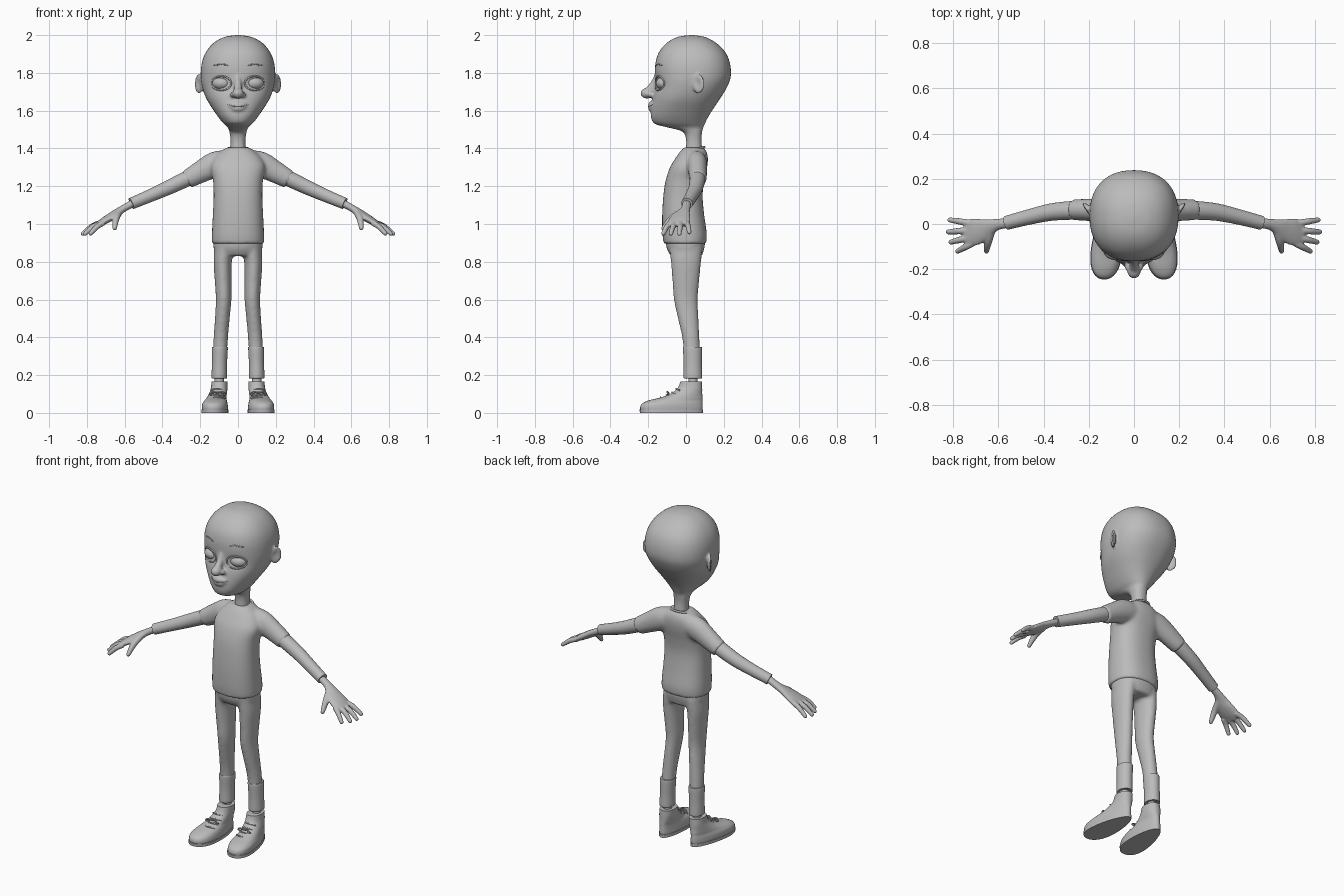
import bpy, bmesh
from math import sin, cos, pi, copysign, exp, radians
from mathutils import Vector, Matrix
from mathutils.bvhtree import BVHTree

cube = bpy.data.objects.get("Cube")
if cube:
    bpy.data.objects.remove(cube)

GREY = (0.5, 0.5, 0.5, 1)
clay = bpy.data.materials.new("plain grey")
clay.use_nodes = True
clay.diffuse_color = GREY
clay.node_tree.nodes["Principled BSDF"].inputs["Base Color"].default_value = GREY


def refine(rows, steps):
    """Catmull-Rom interpolation through rows of numbers."""
    out = []
    for i in range(len(rows) - 1):
        a, b, c, d = (rows[max(i - 1, 0)], rows[i], rows[i + 1],
                      rows[min(i + 2, len(rows) - 1)])
        for k in range(steps):
            t = k / steps
            out.append([q + t / 2 * (r - p + t * (2 * p - 5 * q + 4 * r - s + t * (3 * (q - r) + s - p)))
                        for p, q, r, s in zip(a, b, c, d)])
    return out + [list(rows[-1])]


def skin(bm, loops):
    """Bridge a list of point loops and cap both ends."""
    rings = [[bm.verts.new(p) for p in loop] for loop in loops]
    n = len(rings[0])
    for a, b in zip(rings, rings[1:]):
        for i in range(n):
            j = (i + 1) % n
            bm.faces.new((a[i], a[j], b[j], b[i]))
    bm.faces.new(rings[0][::-1])
    bm.faces.new(rings[-1])


def stack(bm, rows, power=2.0, steps=4, n=40, shear=0.0):
    """Horizontal rings: height, centre x, half width, front y, back y, toe flare."""
    loops = []
    for z, cx, w, yf, yb, flare in refine(rows, steps):
        loop = []
        for i in range(n):
            c, s = cos(2 * pi * i / n), sin(2 * pi * i / n)
            c = copysign(abs(c) ** (2 / power), c)
            s = copysign(abs(s) ** (2 / power), s)
            loop.append((cx + w * c * (1 - flare * s) - shear * flare * s,
                         (yf + yb) / 2 + s * (yb - yf) / 2, z))
        loops.append(loop)
    skin(bm, loops)


def tube(bm, rows, steps=4, n=20, up=(0, 0, 1)):
    """Rings along a path: x, y, z, thickness, optional half breadth."""
    rows = refine([tuple(r) + (r[3],) * (5 - len(r)) for r in rows], steps)
    pts = [Vector(r[:3]) for r in rows]
    loops = []
    for i, (p, r) in enumerate(zip(pts, rows)):
        t = (pts[min(i + 1, len(pts) - 1)] - pts[max(i - 1, 0)]).normalized()
        side = Vector(up).cross(t).normalized()
        v = t.cross(side)
        loops.append([p + side * r[4] * cos(2 * pi * k / n) + v * r[3] * sin(2 * pi * k / n)
                      for k in range(n)])
    skin(bm, loops)


def ball(bm, loc, size, turn=0.0):
    m = Matrix.Translation(loc) @ Matrix.Rotation(turn, 4, 'Z') @ Matrix.Diagonal((*size, 1))
    bmesh.ops.create_uvsphere(bm, u_segments=32, v_segments=20, radius=1, matrix=m)


def mirror(bm):
    geo = bmesh.ops.duplicate(bm, geom=bm.verts[:] + bm.edges[:] + bm.faces[:])["geom"]
    for v in geo:
        if isinstance(v, bmesh.types.BMVert):
            v.co.x *= -1


def finish(bm, name, voxel=0, relax=4):
    """Turn a bmesh into an object, optionally fused into one skin."""
    bmesh.ops.recalc_face_normals(bm, faces=bm.faces[:])
    me = bpy.data.meshes.new(name)
    bm.to_mesh(me)
    bm.free()
    ob = bpy.data.objects.new(name, me)
    bpy.context.collection.objects.link(ob)
    if voxel:
        fuse = ob.modifiers.new("fuse", 'REMESH')
        fuse.mode, fuse.voxel_size = 'VOXEL', voxel
        soft = ob.modifiers.new("soften", 'SMOOTH')
        soft.factor, soft.iterations = 0.5, relax
        dg = bpy.context.evaluated_depsgraph_get()
        me = bpy.data.meshes.new_from_object(ob.evaluated_get(dg))
        ob.modifiers.clear()
        ob.data = me
    me.materials.clear()
    me.materials.append(clay)
    bpy.ops.object.select_all(action='DESELECT')
    ob.select_set(True)
    bpy.context.view_layer.objects.active = ob
    bpy.ops.object.shade_smooth_by_angle(angle=radians(45))
    return ob


# Head and neck
bm = bmesh.new()
skull = [(1.34, .05, 0, .09), (1.40, .04, 0, .085), (1.45, .04, 0, .082), (1.49, .046, -.02, .086),
         (1.512, .055, -.10, .092), (1.53, .075, -.165, .1), (1.56, .1, -.184, .114),
         (1.60, .128, -.186, .138), (1.66, .166, -.178, .178), (1.72, .188, -.167, .215),
         (1.78, .197, -.165, .237), (1.85, .192, -.162, .233), (1.91, .17, -.143, .208),
         (1.96, .128, -.1, .158), (1.99, .072, -.045, .1), (2.0, .012, .02, .04)]
stack(bm, [(z, 0, w, f, b, 0) for z, w, f, b in skull], power=2.3, n=56)
# Nose, lips and ears
tube(bm, [(0, -.145, 1.8, .016), (0, -.17, 1.745, .018), (0, -.205, 1.695, .024)])
ball(bm, (0, -.208, 1.692), (.03, .033, .028))
ball(bm, (0, -.165, 1.628), (.055, .036, .027))
ball(bm, (0, -.186, 1.609), (.034, .014, .011))
for s in (1, -1):
    ball(bm, (s * .026, -.187, 1.685), (.017, .02, .015))
    ball(bm, (s * .207, .066, 1.742), (.013, .036, .053), -s * radians(35))
head = finish(bm, "head", voxel=.007, relax=4)
# Hollow the eye sockets and the ear bowls
for v in head.data.vertices:
    p = v.co
    if p.y < 0:
        p.y += .014 * exp(-((abs(p.x) - .088) / .045) ** 2 - ((p.z - 1.745) / .033) ** 2)
    elif abs(p.x) > .2:
        p.x -= copysign(.012, p.x) * exp(-((p.y - .062) / .018) ** 2 - ((p.z - 1.745) / .03) ** 2)
tree = BVHTree.FromPolygons([v.co for v in head.data.vertices],
                            [p.vertices[:] for p in head.data.polygons])


def on_face(x, z, r):
    hit = tree.ray_cast(Vector((x, -1, z)), Vector((0, 1, 0)))[0]
    return (x, hit.y if hit else -.15, z, r)


# Eyes, lids, brows and mouth line
bm = bmesh.new()
ball(bm, (.088, -.119, 1.745), (.049, .04, .034), radians(14))
mirror(bm)
finish(bm, "eyeballs")
bm = bmesh.new()
lid = [(2 * pi * i / 24) for i in range(25)]
tube(bm, [on_face(.088 + .052 * cos(a), 1.745 + .037 * sin(a), .0045) for a in lid],
     steps=2, n=10, up=(0, 1, 0))
mirror(bm)
finish(bm, "eyelids")
bm = bmesh.new()
for i in range(6):
    x = .052 + .011 * i
    z = 1.838 + .006 * sin(i * pi / 5)
    tube(bm, [on_face(x, z, .001), on_face(x + .01, z + .004, .003), on_face(x + .022, z + .003, .001)],
         steps=2, n=8, up=(0, 1, 0))
mirror(bm)
finish(bm, "eyebrows")
bm = bmesh.new()
tube(bm, [on_face(x * .0115, 1.622 + .0005 * x * x, .0035 - .0004 * abs(x)) for x in range(-5, 6)],
     steps=2, n=8, up=(0, 1, 0))
finish(bm, "mouth_line")

# Shirt with short sleeves
bm = bmesh.new()
torso = [(.895, .138, -.118, .107), (.95, .138, -.125, .11), (1.05, .133, -.126, .096),
         (1.15, .129, -.12, .088), (1.23, .132, -.108, .097), (1.30, .145, -.085, .112),
         (1.35, .125, -.055, .116), (1.385, .09, -.03, .108), (1.405, .06, -.012, .092)]
stack(bm, [(z, 0, w, f, b, 0) for z, w, f, b in torso], power=2.4, n=48)
for s in (1, -1):
    tube(bm, [(s * .05, .055, 1.33, .062, .052), (s * .12, .058, 1.315, .069, .054),
              (s * .19, .062, 1.28, .06, .05), (s * .272, .063, 1.234, .049, .046)], n=32)
finish(bm, "shirt", voxel=.009, relax=8)
bm = bmesh.new()
tube(bm, [(.062 * cos(a), .037 + .06 * sin(a), 1.39 + .018 * sin(a), .006) for a in lid], steps=2, n=10)
finish(bm, "collar")

# Arms ending in flat cuffs
bm = bmesh.new()
tube(bm, [(.2, .061, 1.272, .04), (.28, .06, 1.235, .041), (.37, .052, 1.192, .038),
          (.46, .032, 1.152, .034), (.565, .005, 1.108, .031)], n=28)
mirror(bm)
finish(bm, "arms")

# Hands
bm = bmesh.new()
tube(bm, [(.55, .005, 1.113, .02, .022), (.61, -.003, 1.08, .019, .026), (.66, -.024, 1.046, .021, .048),
          (.71, -.036, 1.016, .019, .06), (.748, -.039, .994, .013, .054)], n=28)
fingers = [((.725, .004, 1.008), (.815, .018, .956)), ((.735, -.028, 1.002), (.822, -.035, .948)),
           ((.73, -.06, 1.002), (.81, -.08, .948)), ((.712, -.084, 1.006), (.78, -.12, .95))]
for base, tip in fingers:
    a, b = Vector(base), Vector(tip)
    mid = (a + b) / 2 + Vector((0, 0, .008))
    tube(bm, [(*a, .015), (*mid, .0145), (*b, .0115)])
    ball(bm, b, (.0115,) * 3)
tube(bm, [(.625, -.01, 1.07, .018), (.645, -.075, 1.03, .018), (.653, -.12, .978, .012)])
ball(bm, (.653, -.12, .978), (.012,) * 3)
mirror(bm)
finish(bm, "hands", voxel=.005, relax=3)

# Trousers
bm = bmesh.new()
stack(bm, [(.93, 0, .128, -.108, .1, 0), (.89, 0, .13, -.106, .1, 0), (.86, 0, .127, -.098, .094, 0),
           (.83, 0, .11, -.08, .085, 0)], power=2.3)
leg = [(.88, .07, .055, -.088, .088), (.80, .081, .048, -.08, .08), (.70, .079, .044, -.072, .07),
       (.60, .076, .041, -.064, .062), (.50, .083, .039, -.043, .066), (.40, .091, .038, -.02, .071),
       (.30, .096, .037, -.01, .076)]
for s in (1, -1):
    stack(bm, [(z, s * x, w, f, b, 0) for z, x, w, f, b in leg])
finish(bm, "trousers", voxel=.009, relax=6)
bm = bmesh.new()
stack(bm, [(.35, .095, .039, -.013, .082, 0), (.34, .096, .042, -.016, .085, 0),
           (.26, .098, .04, -.012, .084, 0), (.19, .099, .041, -.013, .086, 0),
           (.185, .099, .038, -.01, .083, 0)])
mirror(bm)
finish(bm, "trouser_cuffs")
bm = bmesh.new()
stack(bm, [(.12, .099, .025, .012, .062, 0), (.22, .099, .025, .012, .062, 0)])
mirror(bm)
finish(bm, "ankles")

# Shoes, soles and laces
bm = bmesh.new()
stack(bm, [(.004, .118, .062, -.236, .083, .28), (.025, .118, .065, -.243, .088, .28),
           (.048, .118, .063, -.234, .088, .28), (.066, .115, .056, -.198, .087, .24),
           (.08, .112, .05, -.14, .087, .18), (.1, .106, .047, -.085, .086, .1),
           (.13, .1, .044, -.045, .086, 0), (.165, .098, .042, -.03, .085, 0)],
      power=2.2, shear=.05)
mirror(bm)
finish(bm, "shoes")
bm = bmesh.new()
stack(bm, [(0, .118, .067, -.244, .089, .28), (.018, .118, .067, -.246, .09, .28)],
      power=2.2, steps=1, shear=.05)
mirror(bm)
finish(bm, "soles")
bm = bmesh.new()
for y, z in ((-.135, .08), (-.105, .092), (-.075, .106), (-.052, .125)):
    tube(bm, [(.108 + .036 * k, y + .018 * k * k, z + .003 - .008 * k * k, .004)
              for k in (-1, -.5, 0, .5, 1)], n=8)
for s in (1, -1):
    tube(bm, [(.108, -.09, .104, .004), (.108 + s * .025, -.1, .112, .004),
              (.108 + s * .042, -.095, .098, .004), (.108 + s * .02, -.095, .098, .004)], n=8)
mirror(bm)
finish(bm, "laces")
